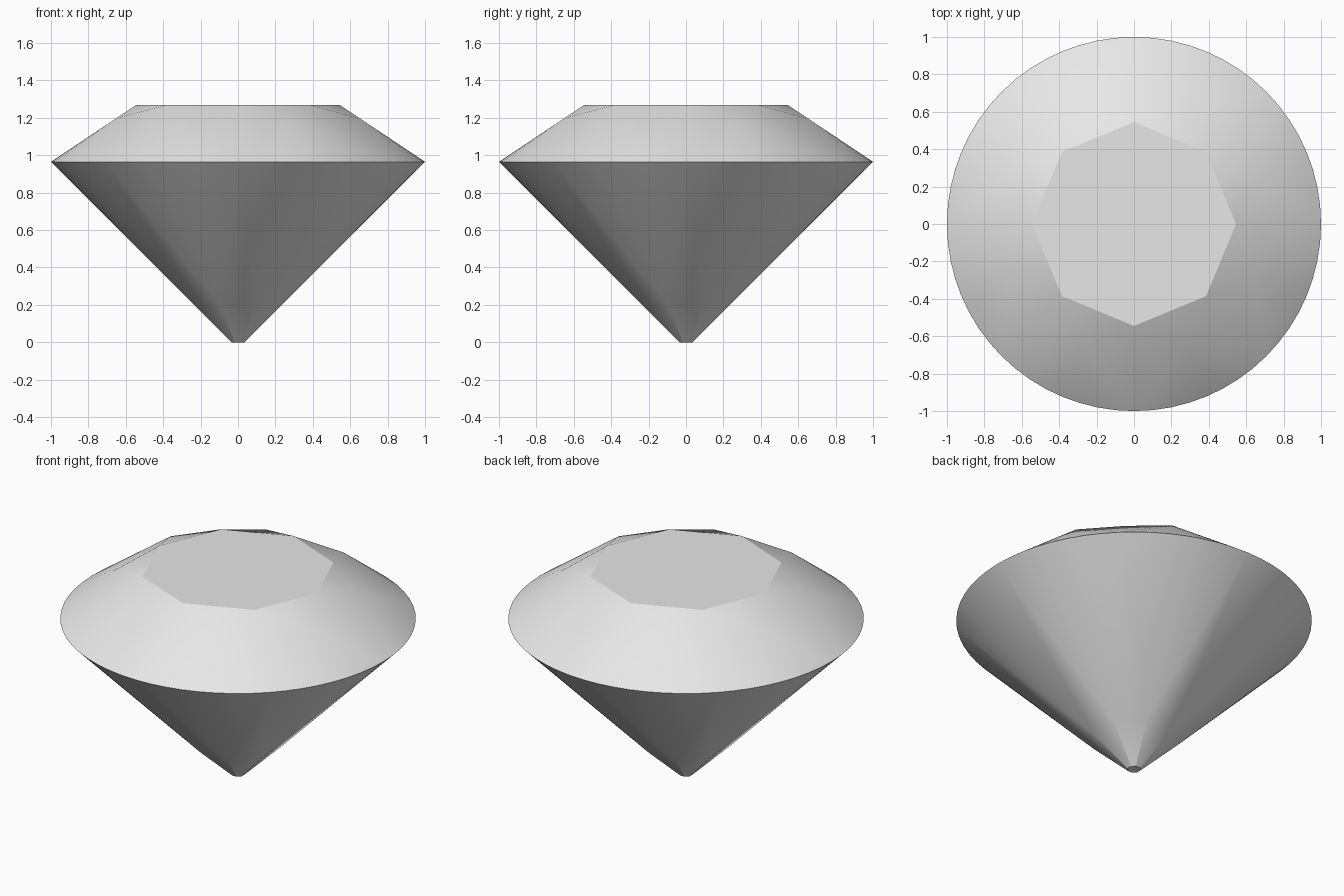
import bpy
import bmesh
from math import cos, sin, pi, radians

cube = bpy.data.objects.get("Cube")
if cube:
    bpy.data.objects.remove(cube)

SIDES = 8          # main facets around the stone
FAN = 4            # girdle segments per half facet
GIRDLE_Z = 0.965
TABLE_R, TABLE_Z = 0.545, 1.268
CULET_R = 0.038
STAR_R, LOWER_R = 0.704, 0.25

half = pi / SIDES
# Heights that keep the kite-shaped main facets flat
star_z = TABLE_Z - (TABLE_Z - GIRDLE_Z) * (STAR_R * cos(half) - TABLE_R) / (1 - TABLE_R)
culet_x = CULET_R * cos(half)
lower_z = GIRDLE_Z * (LOWER_R * cos(half) - culet_x) / (1 - culet_x)

bm = bmesh.new()


def ring(count, radius, z, offset=0.0):
    """Vertices evenly spaced on a circle."""
    step = 2 * pi / count
    return [bm.verts.new((radius * cos(i * step + offset), radius * sin(i * step + offset), z))
            for i in range(count)]


table = ring(SIDES, TABLE_R, TABLE_Z)
star = ring(SIDES, STAR_R, star_z, half)
girdle = ring(SIDES * FAN * 2, 1.0, GIRDLE_Z)
lower = ring(SIDES, LOWER_R, lower_z, half)
culet = ring(SIDES, CULET_R, 0.0, half)

# Flat table and culet
bm.faces.new(table)
bm.faces.new(culet)

for i in range(SIDES):
    nxt = (i + 1) % SIDES
    corner = girdle[i * FAN * 2]
    # Crown: star facet and kite facet
    bm.faces.new((table[i], star[i], table[nxt]))
    bm.faces.new((table[i], star[i - 1], corner, star[i]))
    # Pavilion main facet
    bm.faces.new((corner, lower[i - 1], culet[i - 1], culet[i], lower[i]))
    # Half facets fanning out to the round girdle
    for j in range(i * FAN * 2, (i + 1) * FAN * 2):
        a, b = girdle[j], girdle[(j + 1) % len(girdle)]
        bm.faces.new((star[i], a, b))
        bm.faces.new((lower[i], b, a))

bmesh.ops.recalc_face_normals(bm, faces=bm.faces)
mesh = bpy.data.meshes.new("cut_gem")
bm.to_mesh(mesh)
bm.free()

# Plain pale grey
grey = bpy.data.materials.new("pale_grey")
grey.use_nodes = True
grey.diffuse_color = (0.8, 0.8, 0.8, 1)
grey.node_tree.nodes["Principled BSDF"].inputs["Base Color"].default_value = (0.8, 0.8, 0.8, 1)
mesh.materials.append(grey)

gem = bpy.data.objects.new("cut_gem", mesh)
bpy.context.collection.objects.link(gem)
bpy.ops.object.select_all(action='DESELECT')
gem.select_set(True)
bpy.context.view_layer.objects.active = gem
bpy.ops.object.shade_smooth_by_angle(angle=radians(18))
